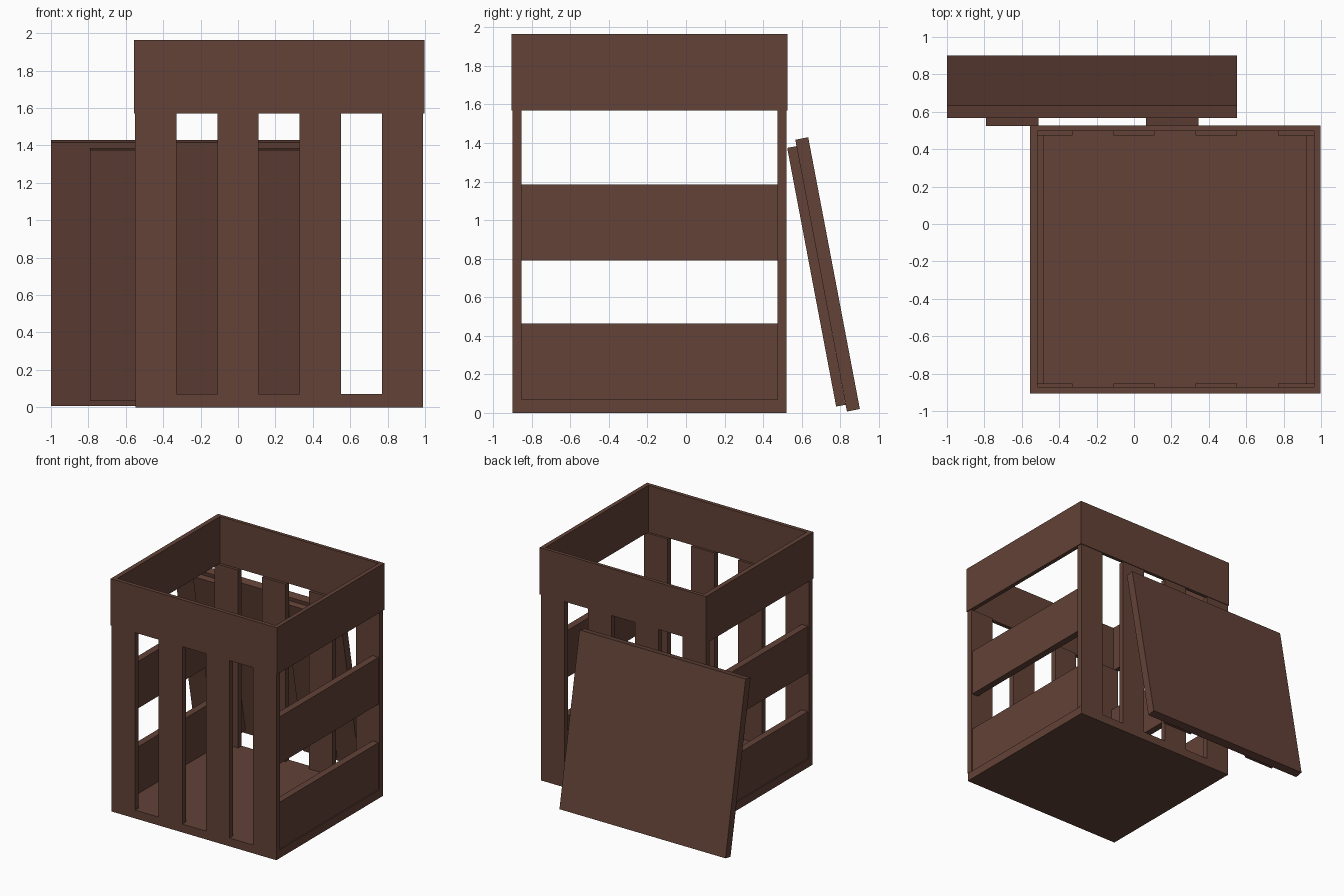
import bpy

if "Cube" in bpy.data.objects:
    bpy.data.objects.remove(bpy.data.objects["Cube"])

wood = bpy.data.materials.new("dark_brown_wood")
wood.diffuse_color = (0.122, 0.054, 0.038, 1)
wood.use_nodes = True
wood.node_tree.nodes["Principled BSDF"].inputs["Base Color"].default_value = wood.diffuse_color


def make(name, verts, faces):
    me = bpy.data.meshes.new(name)
    me.from_pydata(verts, [], faces)
    me.materials.append(wood)
    ob = bpy.data.objects.new(name, me)
    bpy.context.collection.objects.link(ob)
    return ob


def prism(name, x0, x1, prof):
    """Extrude a clockwise (y, z) quad along x."""
    v = [(x0, y, z) for y, z in prof] + [(x1, y, z) for y, z in prof]
    f = [(0, 1, 2, 3), (7, 6, 5, 4)]
    f += [(i, i + 4, (i + 1) % 4 + 4, (i + 1) % 4) for i in range(4)]
    return make(name, v, f)


def box(name, x0, x1, y0, y1, z0, z1):
    return prism(name, x0, x1, [(y0, z0), (y0, z1), (y1, z1), (y1, z0)])


# Floor
box("crate_floor", -0.549, 0.988, -0.9, 0.521, 0, 0.07)

# Upright slats on the front and back
for i in range(4):
    x = -0.55 + 0.44 * i
    box("front_slat", x, x + 0.22, -0.9, -0.853, 0.07, 1.57)
    box("back_slat", x, x + 0.22, 0.474, 0.521, 0.07, 1.57)

# Horizontal boards on the left and right
for z0, z1 in ((0.07, 0.465), (0.79, 1.185)):
    box("left_board", -0.54, -0.482, -0.853, 0.474, z0, z1)
    box("right_board", 0.922, 0.98, -0.853, 0.474, z0, z1)

# Open band around the top
outer = [(-0.555, -0.905), (0.997, -0.905), (0.997, 0.526), (-0.555, 0.526)]
inner = [(-0.515, -0.872), (0.962, -0.872), (0.962, 0.497), (-0.515, 0.497)]
v = [(x, y, z) for ring in (outer, inner) for z in (1.57, 1.965) for x, y in ring]
f = []
for i in range(4):
    j = (i + 1) % 4
    f += [(i, j, j + 4, i + 4), (i + 8, i + 12, j + 12, j + 8),
          (i + 4, j + 4, j + 12, i + 12), (i, i + 8, j + 8, j)]
make("top_band", v, f)

# Lid leaning against the back, with two cleats on its inner side
prism("lid_panel", -1.0, 0.55,
      [(0.835, 0.007), (0.567, 1.417), (0.634, 1.43), (0.902, 0.02)])
for x in (-0.79, 0.065):
    prism("lid_cleat", x, x + 0.28,
          [(0.779, 0.033), (0.525, 1.375), (0.574, 1.384), (0.828, 0.042)])
